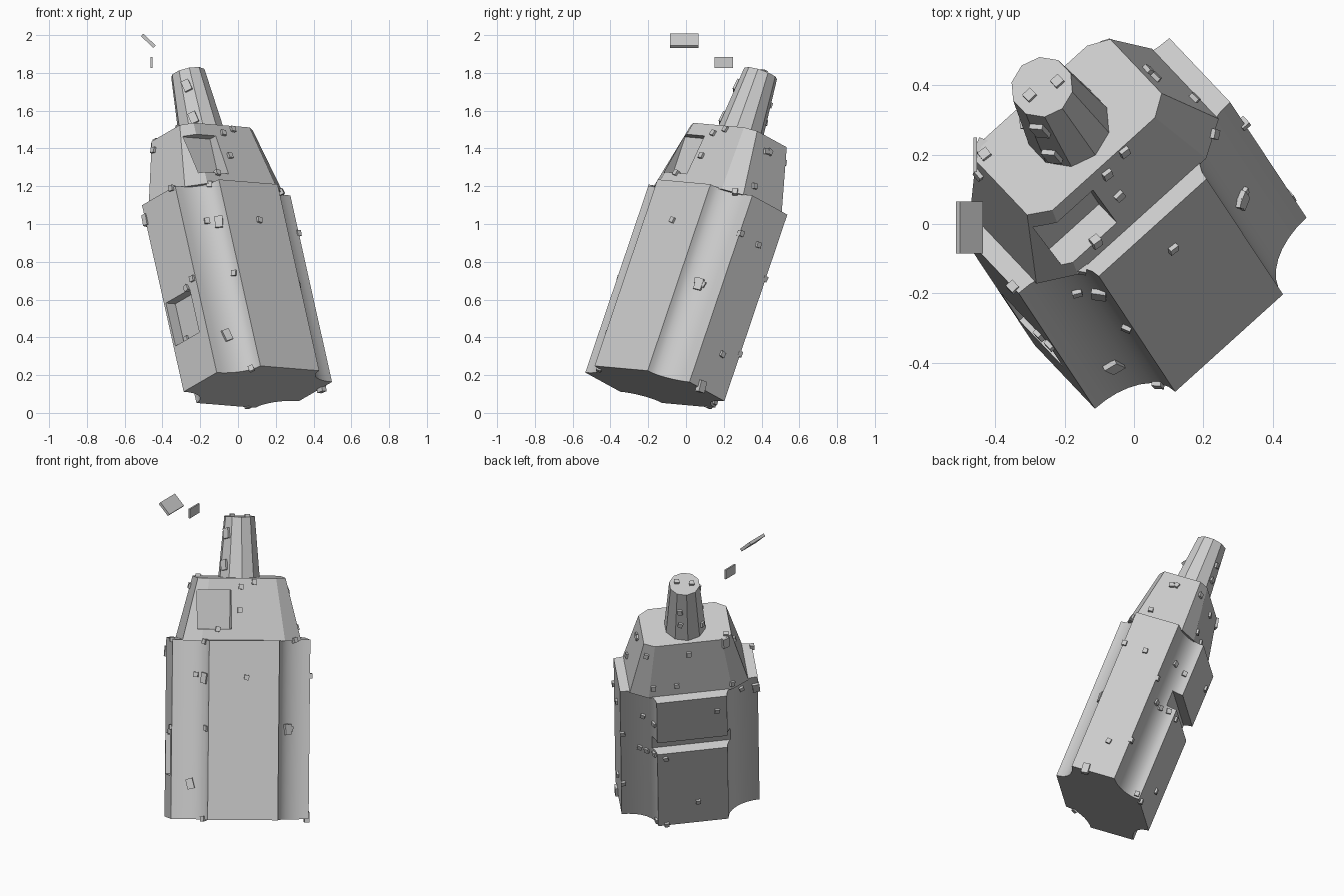
import bpy, bmesh, math, random
from mathutils import Vector, Matrix

if "Cube" in bpy.data.objects:
    bpy.data.objects.remove(bpy.data.objects["Cube"])

random.seed(4)

# Leaning local frame: u = wide side, v = narrow side, a = long axis
base = Vector((0.105, -0.165, 0.138))
a = Vector((-0.207, 0.313, 0.927)).normalized()
u = Vector((0.72, 0.65, -0.06))
u = (u - a * u.dot(a)).normalized()
v = a.cross(u)
FRAME = Matrix.Translation(base) @ Matrix((u, v, a)).transposed().to_4x4()


def add_object(name, bm, matrix):
    bmesh.ops.recalc_face_normals(bm, faces=bm.faces)
    me = bpy.data.meshes.new(name)
    bm.to_mesh(me)
    bm.free()
    ob = bpy.data.objects.new(name, me)
    ob.matrix_world = matrix
    bpy.context.collection.objects.link(ob)
    return ob


def loft(name, low, high, t0, t1):
    """Solid between two outlines with equal point counts."""
    bm = bmesh.new()
    lo = [bm.verts.new((x, y, t0)) for x, y in low]
    hi = [bm.verts.new((x, y, t1)) for x, y in high]
    n = len(lo)
    for i in range(n):
        j = (i + 1) % n
        bm.faces.new((lo[i], lo[j], hi[j], hi[i]))
    bm.faces.new(lo[::-1])
    bm.faces.new(hi)
    return add_object(name, bm, FRAME)


def box(name, size, matrix):
    bm = bmesh.new()
    bmesh.ops.create_cube(bm, size=1)
    bmesh.ops.scale(bm, vec=size, verts=bm.verts)
    return add_object(name, bm, matrix)


def cut(ob, lo, hi):
    """Cut a box-shaped recess given in the local frame."""
    lo, hi = Vector(lo), Vector(hi)
    cutter = box("cutter", hi - lo, FRAME @ Matrix.Translation((lo + hi) / 2))
    mod = ob.modifiers.new("recess", 'BOOLEAN')
    mod.operation, mod.solver, mod.object = 'DIFFERENCE', 'EXACT', cutter
    bpy.context.view_layer.objects.active = ob
    bpy.ops.object.modifier_apply(modifier=mod.name)
    bpy.data.objects.remove(cutter, do_unlink=True)


def scooped_outline(hu, hv, fu, fv, steps=8):
    """Rectangle whose corners are replaced by concave elliptical scoops."""
    pts = []
    for k, (sx, sy) in enumerate(((1, 1), (-1, 1), (-1, -1), (1, -1))):
        arc = []
        for i in range(steps + 1):
            w = math.pi / 2 * i / steps
            arc.append((sx * (hu - (hu - fu) * math.sin(w)),
                        sy * (hv - (hv - fv) * math.cos(w))))
        pts += arc if k % 2 == 0 else arc[::-1]
    return pts


def chamfered(hu, fu, v_front, v_back, f_front, f_back):
    return [(hu, -f_front), (hu, f_back), (fu, v_back), (-fu, v_back),
            (-hu, f_back), (-hu, -f_front), (-fu, -v_front), (fu, -v_front)]


def ring(r, n=10):
    return [(r * math.cos(2 * math.pi * (i + .5) / n),
             r * math.sin(2 * math.pi * (i + .5) / n)) for i in range(n)]


# Main body with scooped corners, side window recess and rear groove
outline = scooped_outline(0.412, 0.265, 0.21, 0.137)
body = loft("main_body", outline, outline, 0, 1.065)
cut(body, (-0.50, -0.075, 0.255), (-0.345, 0.122, 0.50))
cut(body, (-0.26, 0.205, 0.62), (0.26, 0.40, 0.72))
bpy.ops.object.select_all(action='DESELECT')
body.select_set(True)
bpy.context.view_layer.objects.active = body
bpy.ops.object.shade_smooth_by_angle(angle=math.radians(30))

# Tapered shoulder with a recess on its front
shoulder = loft("shoulder", chamfered(0.355, 0.25, 0.215, 0.21, 0.15, 0.15),
                chamfered(0.262, 0.20, 0.162, 0.145, 0.12, 0.112), 1.06, 1.43)
cut(shoulder, (-0.27, -0.40, 1.13), (-0.07, -0.125, 1.36))

# Neck
loft("neck", ring(0.125), ring(0.092), 1.425, 1.79)

# Two loose plates floating above
box("floating_plate_large", (0.09, 0.15, 0.018),
    Matrix.Translation((-0.475, -0.01, 1.97)) @ Matrix.Rotation(0.75, 4, 'Y')
    @ Matrix.Rotation(-0.0, 4, 'Z'))
box("floating_plate_small", (0.01, 0.10, 0.06), Matrix.Translation((-0.458, 0.2, 1.855)))

# Surface chips, dropped onto the parts along the view directions
bpy.context.view_layer.update()
deps = bpy.context.evaluated_depsgraph_get()
hits = []


def find(origin, direction, big=False):
    ok, loc, nor, *_ = bpy.context.scene.ray_cast(deps, origin, direction)
    if ok:
        hits.append((loc, nor, big))


front = [(-.35, 1.19), (-.15, 1.21), (-.165, 1.015), (.11, 1.02), (-.02, .74), (-.24, .71),
         (-.27, .66), (-.27, .39), (.07, .235), (-.08, 1.48), (-.045, 1.36), (-.03, 1.5),
         (-.11, 1.27), (-.445, 1.39)]
front_big = [(-.10, 1.01), (-.06, .41), (-.47, .92), (-.27, 1.73), (-.235, 1.56)]
right = [(.06, .7), (.09, .68), (.19, .31), (.29, .95), (.38, .89), (.26, 1.17), (.36, 1.2),
         (.44, 1.38), (.15, .06)]
right_big = [(.08, .14), (.07, .68)]
back = [(.28, .87), (.22, .85), (.3, .59), (.26, .58), (.22, .59), (-.03, .18), (-.15, .95),
        (-.31, 1.0), (.16, .01), (.16, .58), (.4, .7), (.4, .27), (.22, 1.13), (.08, 1.13),
        (0, 1.35), (-.25, 1.1), (.25, 1.35), (.04, 1.65), (.04, 1.55), (-.09, 1.5)]
back_big = [(-.4, .98), (-.22, 1.4)]
top = [(-.3, .37), (-.22, .41), (-.43, .20), (.06, .42)]

for pts, big in ((front, False), (front_big, True)):
    for x, z in pts:
        find((x, -2, z), (0, 1, 0), big)
for pts, big in ((right, False), (right_big, True)):
    for y, z in pts:
        find((2, y, z), (-1, 0, 0), big)
for pts, big in ((back, False), (back_big, True)):
    for s, t in pts:
        find(FRAME @ Vector((s, 2, t)), -v, big)
for x, y in top:
    find((x, y, 1.9), (0, 0, -1))

for i, (loc, nor, big) in enumerate(hits):
    side = a.cross(nor) if abs(a.dot(nor)) < 0.9 else u.cross(nor)
    side.normalize()
    rot = Matrix((side, nor.cross(side), nor)).transposed().to_4x4()
    spin = Matrix.Rotation(random.uniform(-.3, .3), 4, 'Z')
    size = (0.042, 0.062, 0.03) if big else (0.028, 0.03, 0.026)
    box(f"surface_chip_{i:02d}", size, Matrix.Translation(loc) @ rot @ spin)
